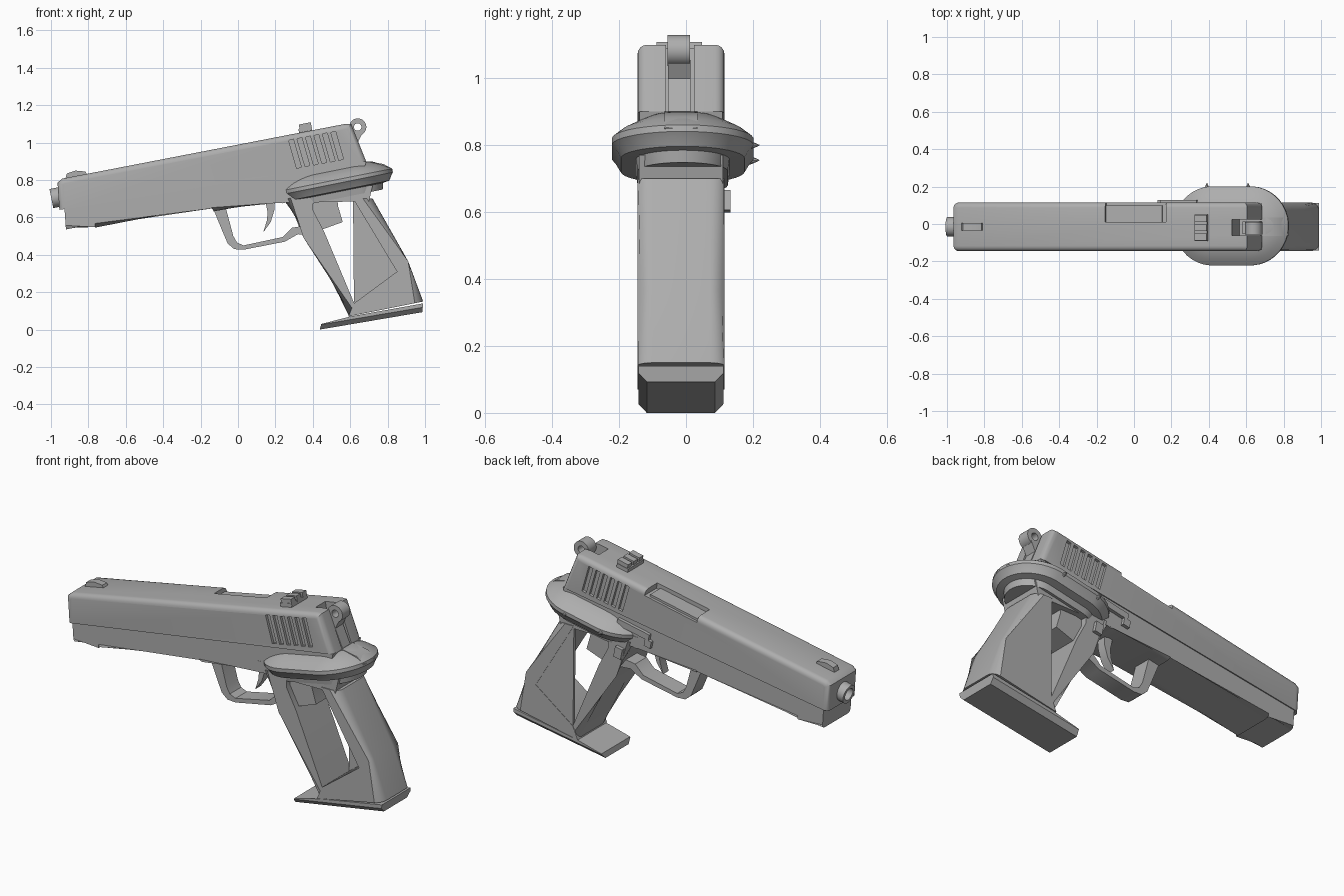
import bpy, bmesh, math
from mathutils import Matrix, Vector

if "Cube" in bpy.data.objects:
    bpy.data.objects.remove(bpy.data.objects["Cube"])

TILT = Matrix.Rotation(-math.atan(0.2), 4, 'Y')
MID = -0.015

steel = bpy.data.materials.new("plain_grey")
steel.use_nodes = True
GREY = (0.42, 0.42, 0.42, 1)
steel.diffuse_color = GREY
steel.node_tree.nodes["Principled BSDF"].inputs["Base Color"].default_value = GREY


def finish(name, bm, smooth=True):
    bmesh.ops.recalc_face_normals(bm, faces=bm.faces[:])
    mesh = bpy.data.meshes.new(name)
    bm.to_mesh(mesh)
    bm.free()
    mesh.materials.append(steel)
    ob = bpy.data.objects.new(name, mesh)
    bpy.context.collection.objects.link(ob)
    if smooth:
        activate(ob)
        bpy.ops.object.shade_smooth_by_angle(angle=math.radians(35))
    return ob


def activate(ob):
    bpy.ops.object.select_all(action='DESELECT')
    ob.select_set(True)
    bpy.context.view_layer.objects.active = ob


def prism(name, pts, half, mid=MID, edges=(), bevel=0.02, segments=4):
    """Side profile (x, z) extruded in y; listed profile edges are rounded."""
    bm = bmesh.new()
    sides = [[bm.verts.new((x, mid + s * half, z)) for x, z in pts] for s in (-1, 1)]
    a, b = sides
    n = len(pts)
    bm.faces.new(a)
    bm.faces.new(b[::-1])
    for i in range(n):
        j = (i + 1) % n
        bm.faces.new((a[i], b[i], b[j], a[j]))
    soft = [bm.edges.get((s[i], s[(i + 1) % n])) for s in sides for i in edges]
    if soft:
        bmesh.ops.bevel(bm, geom=soft, offset=bevel, segments=segments,
                        profile=0.5, affect='EDGES')
    return finish(name, bm)


def box(name, at, size, rot=TILT, smooth=False):
    bm = bmesh.new()
    m = Matrix.Translation(at) @ rot @ Matrix.Diagonal((*size, 1))
    bmesh.ops.create_cube(bm, size=1, matrix=m)
    return finish(name, bm, smooth)


def loft(name, rings, matrix, closed=False):
    """Skin rings of local points; closed joins last ring to first."""
    bm = bmesh.new()
    rows = [[bm.verts.new(matrix @ Vector(p)) for p in r] for r in rings]
    n = len(rows[0])
    pairs = list(zip(rows, rows[1:] + rows[:1])) if closed else list(zip(rows, rows[1:]))
    for lo, hi in pairs:
        for i in range(n):
            j = (i + 1) % n
            bm.faces.new((lo[i], lo[j], hi[j], hi[i]))
    if not closed:
        bm.faces.new(rows[0][::-1])
        bm.faces.new(rows[-1])
    return finish(name, bm)


def oval(hx, hy, z, steps=40):
    """Stadium ring: round ends of radius hy with a straight middle."""
    ring = []
    for k in range(steps):
        t = 2 * math.pi * (k + 0.5) / steps
        c = math.cos(t)
        ring.append((math.copysign(hx - hy, c) + hy * c, hy * math.sin(t), z))
    return ring


def tube(name, at, outer, inner, length, axis):
    rings = [oval(r, r, z, 28) for r, z in
             ((outer, 0), (outer, length), (inner, length), (inner, 0))]
    return loft(name, rings, Matrix.Translation(at) @ axis, True)


def cut(ob, cutter):
    cutter.hide_render = True
    mod = ob.modifiers.new("cut", 'BOOLEAN')
    mod.object = cutter
    mod.solver = 'EXACT'
    activate(ob)
    bpy.ops.object.modifier_apply(modifier=mod.name)
    bpy.data.objects.remove(cutter)


# Slide with ejection port, hammer channel and grip grooves
slide = prism("slide", [(-.965, .785), (-.94, .807), (.575, 1.10), (.605, 1.10), (.685, .9),
                        (-.955, .64)], .13, edges=(0, 1, 2, 3, 5), bevel=.028)
cut(slide, box("port_cutter", (-.005, .11, 1.055), (.33, .2, .2)))
cut(slide, box("channel_cutter", (.69, -.018, 1.02), (.3, .085, .5)))
slant = Matrix.Rotation(math.radians(-16), 4, 'Y')
for k in range(6):
    for s in (-1, 1):
        at = (.305 + .045 * k, MID + s * .16, .94 + .0085 * k)
        cut(slide, box("groove_cutter", at, (.026, .09, .155), slant))

# Frame below the slide
prism("frame", [(-.93, .68), (-.92, .535), (-.765, .57), (-.765, .545), (-.15, .668),
                (-.13, .632), (.17, .69), (.24, .675), (.66, .79), (.685, .9)], .124,
      edges=(1, 3, 5), bevel=.022, segments=3)

# Barrel muzzle
tube("barrel", (-.9, MID, .72), .052, .034, .1,
     TILT @ Matrix.Rotation(math.radians(-90), 4, 'Y'))
box("barrel_hood", (-.005, .055, .935), (.33, .09, .06))

# Sights
prism("front_sight", [(-.925, .80), (-.915, .835), (-.87, .85), (-.815, .845), (-.805, .825)], .02)
box("rear_sight_base", (.36, -.02, 1.065), (.07, .14, .03))
for y in (-.07, -.02, .03):
    box("rear_sight_post", (.36, y, 1.085), (.065, .036, .035))

# Hammer: ring spur and arm
tube("hammer_ring", (.64, .012, 1.083), .046, .02, .068, Matrix.Rotation(math.radians(90), 4, 'X'))
prism("hammer_arm", [(.58, 1.04), (.635, 1.055), (.665, 1.05), (.64, 1.0), (.685, .9), (.6, .86)],
      .034, mid=-.02)

# Oval collar around the top of the grip
collar_at = Matrix.Translation((.522, -.01, .785)) @ TILT
loft("collar", [oval(.24, .135, -.085), oval(.25, .14, -.05), oval(.285, .185, -.045),
                oval(.3, .2, -.02), oval(.312, .212, -.005), oval(.312, .212, .015),
                oval(.28, .18, .04), oval(.21, .11, .075)], collar_at)
prism("collar_tang", [(.55, .86), (.69, .9), (.78, .885), (.825, .85), (.6, .8)], .05)
prism("collar_neck", [(.22, .74), (.24, .68), (.7, .685), (.72, .77)], .125)
for x, z in ((.39, .755), (.61, .80)):
    bm = bmesh.new()
    bmesh.ops.create_cone(bm, segments=8, radius1=.014, radius2=.001, depth=.03,
                          matrix=Matrix.Translation((x, .205, z))
                          @ Matrix.Rotation(math.radians(-90), 4, 'X'))
    finish("collar_pin", bm)

# Open grip: front strap, back strap, one side panel, inner well
prism("front_strap", [(.24, .70), (.38, .51), (.595, .07), (.63, .12), (.46, .525), (.4, .64),
                      (.4, .71)], .128, edges=(0, 1), bevel=.035)
prism("back_strap", [(.615, .70), (.85, .31), (.62, .14), (.59, .07), (.99, .15), (.91, .365),
                     (.72, .70)], .13, edges=(4, 5), bevel=.045, segments=5)
prism("side_panel", [(.615, .70), (.85, .31), (.62, .14)], .008, mid=.105)
prism("magazine_well", [(.35, .71), (.53, .71), (.535, .66), (.56, .575), (.38, .51)], .095)
prism("base_plate", [(.437, 0), (.985, .093), (.99, .14), (.6, .07), (.445, .03)], .127,
      edges=(0,), bevel=.025, segments=1)

# Trigger guard and trigger
prism("trigger_guard", [(-.13, .64), (-.085, .53), (-.055, .46), (-.02, .43), (.03, .427),
                        (.25, .47), (.32, .51), (.385, .505), (.39, .56), (.29, .545),
                        (.24, .495), (.03, .45), (-.005, .465), (-.025, .50), (-.065, .65)], .05)
prism("trigger", [(.13, .76), (.2, .76), (.195, .64), (.175, .575), (.135, .52), (.155, .585),
                  (.158, .63)], .025)

# Controls on the left side
box("slide_stop", (.24, .112, .785), (.2, .03, .035))
box("slide_stop_pin", (.15, .112, .73), (.04, .03, .04))
box("magazine_release", (.33, .115, .632), (.045, .035, .06))
